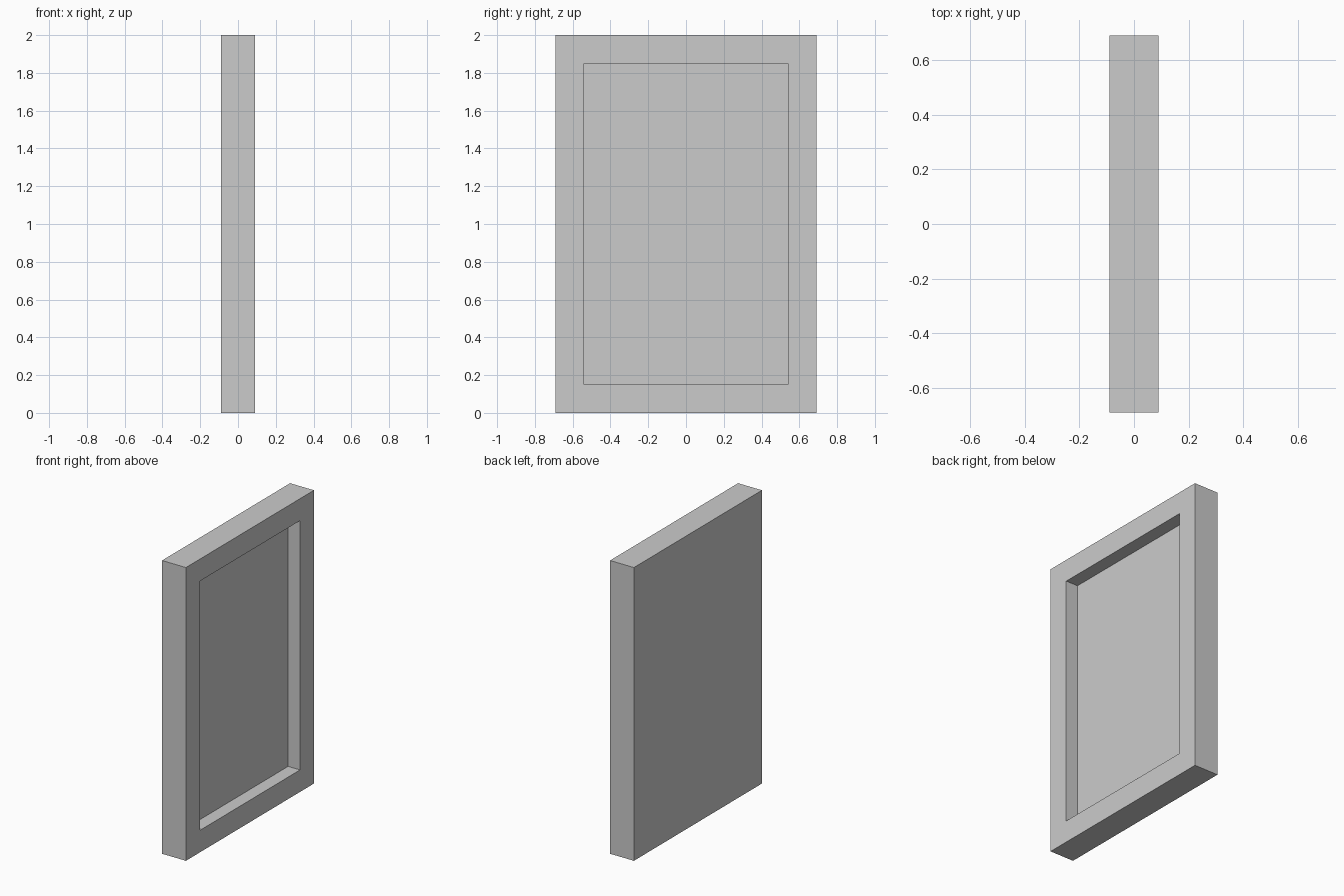
import bpy, bmesh
from mathutils import Vector

if "Cube" in bpy.data.objects:
    bpy.data.objects.remove(bpy.data.objects["Cube"])

THICK, WIDTH, HEIGHT = 0.18, 1.38, 2.0
BORDER, DEPTH = 0.15, 0.09

# Solid slab standing on the ground
bm = bmesh.new()
bmesh.ops.create_cube(bm, size=1)
bmesh.ops.scale(bm, vec=(THICK, WIDTH, HEIGHT), verts=bm.verts)
bmesh.ops.translate(bm, vec=(0, 0, HEIGHT / 2), verts=bm.verts)
bm.normal_update()

# Rectangular recess in the right face, leaving an even border
face = max(bm.faces, key=lambda f: f.normal.x)
bmesh.ops.inset_region(bm, faces=[face], thickness=BORDER, use_even_offset=True)
floor = bmesh.ops.extrude_discrete_faces(bm, faces=[face])["faces"][0]
bmesh.ops.translate(bm, vec=Vector((-DEPTH, 0, 0)), verts=floor.verts)
bmesh.ops.recalc_face_normals(bm, faces=bm.faces)

mesh = bpy.data.meshes.new("framed_panel")
bm.to_mesh(mesh)
bm.free()
panel = bpy.data.objects.new("framed_panel", mesh)
bpy.context.collection.objects.link(panel)
